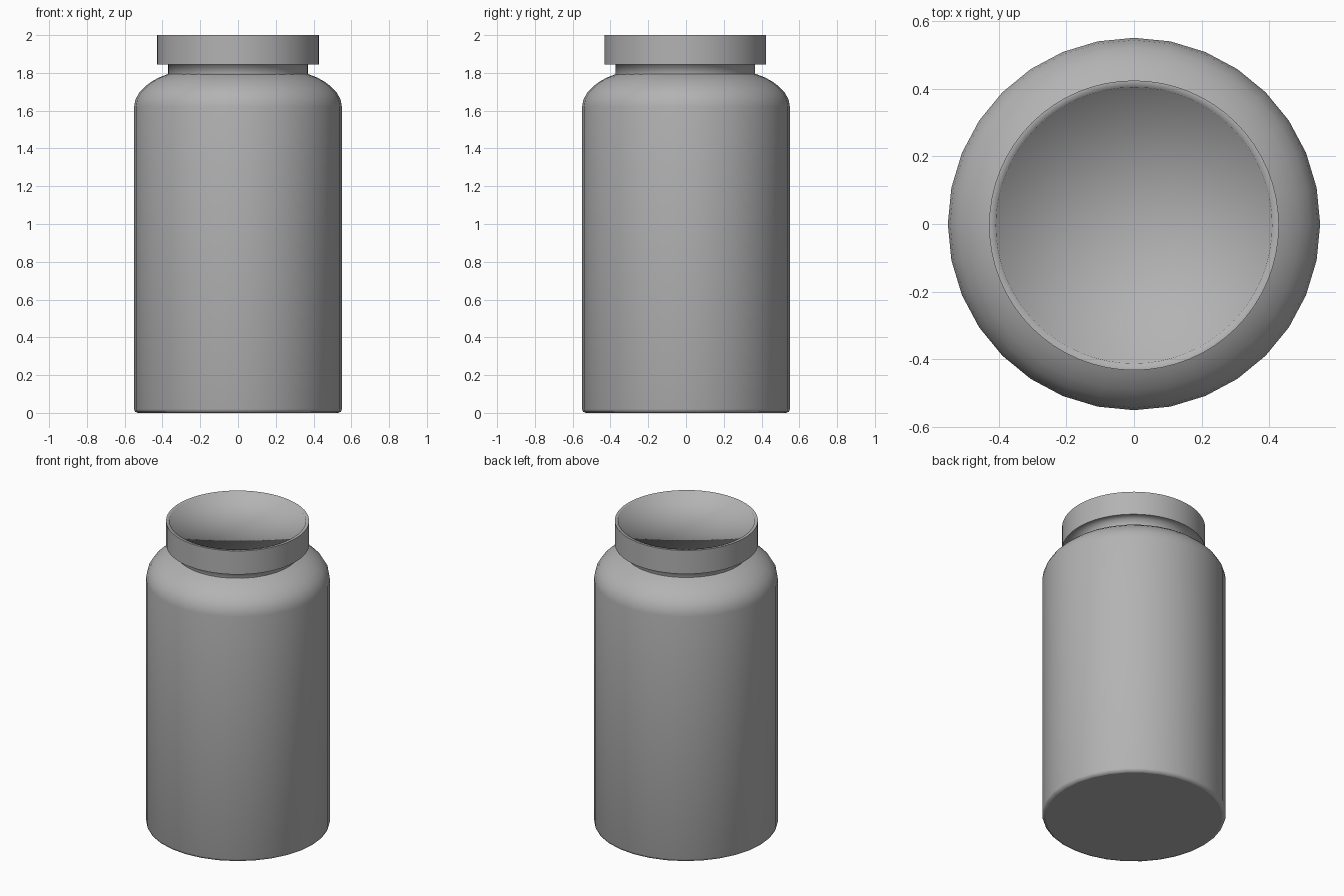
import bpy, bmesh, math

if "Cube" in bpy.data.objects:
    bpy.data.objects.remove(bpy.data.objects["Cube"])

# Dark grey plastic shared by both parts
grey = bpy.data.materials.new("dark_grey")
grey.diffuse_color = (0.45, 0.45, 0.45, 1)
grey.use_nodes = True
grey.node_tree.nodes["Principled BSDF"].inputs["Base Color"].default_value = grey.diffuse_color


def lathe(name, profile, sides, sharp=(), offset=(0, 0)):
    """Revolve (radius, z) points about z; radius 0 becomes a single pole.
    sharp lists the profile rows whose ring stays a hard edge."""
    bm = bmesh.new()
    rows = []
    for r, z in profile:
        if r == 0:
            rows.append([bm.verts.new((offset[0], offset[1], z))] * sides)
            continue
        ring = []
        for i in range(sides):
            a = 2 * math.pi * i / sides
            ring.append(bm.verts.new((offset[0] + r * math.cos(a),
                                      offset[1] + r * math.sin(a), z)))
        rows.append(ring)
    for low, high in zip(rows, rows[1:]):
        for i in range(sides):
            j = (i + 1) % sides
            corners = [low[i], low[j], high[j], high[i]]
            bm.faces.new(list(dict.fromkeys(corners))).smooth = True
    for k in sharp:
        for i in range(sides):
            edge = bm.edges.get((rows[k][i], rows[k][(i + 1) % sides]))
            edge.smooth = False
    bmesh.ops.recalc_face_normals(bm, faces=bm.faces)
    mesh = bpy.data.meshes.new(name)
    bm.to_mesh(mesh)
    bm.free()
    mesh.materials.append(grey)
    obj = bpy.data.objects.new(name, mesh)
    bpy.context.collection.objects.link(obj)
    return obj


# Jar body: small base bevel, straight wall, rounded shoulder up to the neck
lathe("jar_body", [
    (0, 0), (0.53, 0), (0.545, 0.006), (0.55, 0.02),
    (0.55, 1.62), (0.543, 1.66), (0.52, 1.70), (0.49, 1.73),
    (0.455, 1.756), (0.415, 1.777), (0.368, 1.795)], 32, sharp=(1,))

# Cap with neck: soft underside corner, straight wall, flat rim, shallow recessed top
lathe("cap_and_neck", [
    (0.37, 1.785), (0.37, 1.845), (0.428, 1.845), (0.428, 2.0),
    (0.408, 2.0), (0.405, 1.985), (0, 1.985)], 64,
    sharp=(2, 3), offset=(0, -0.004))
